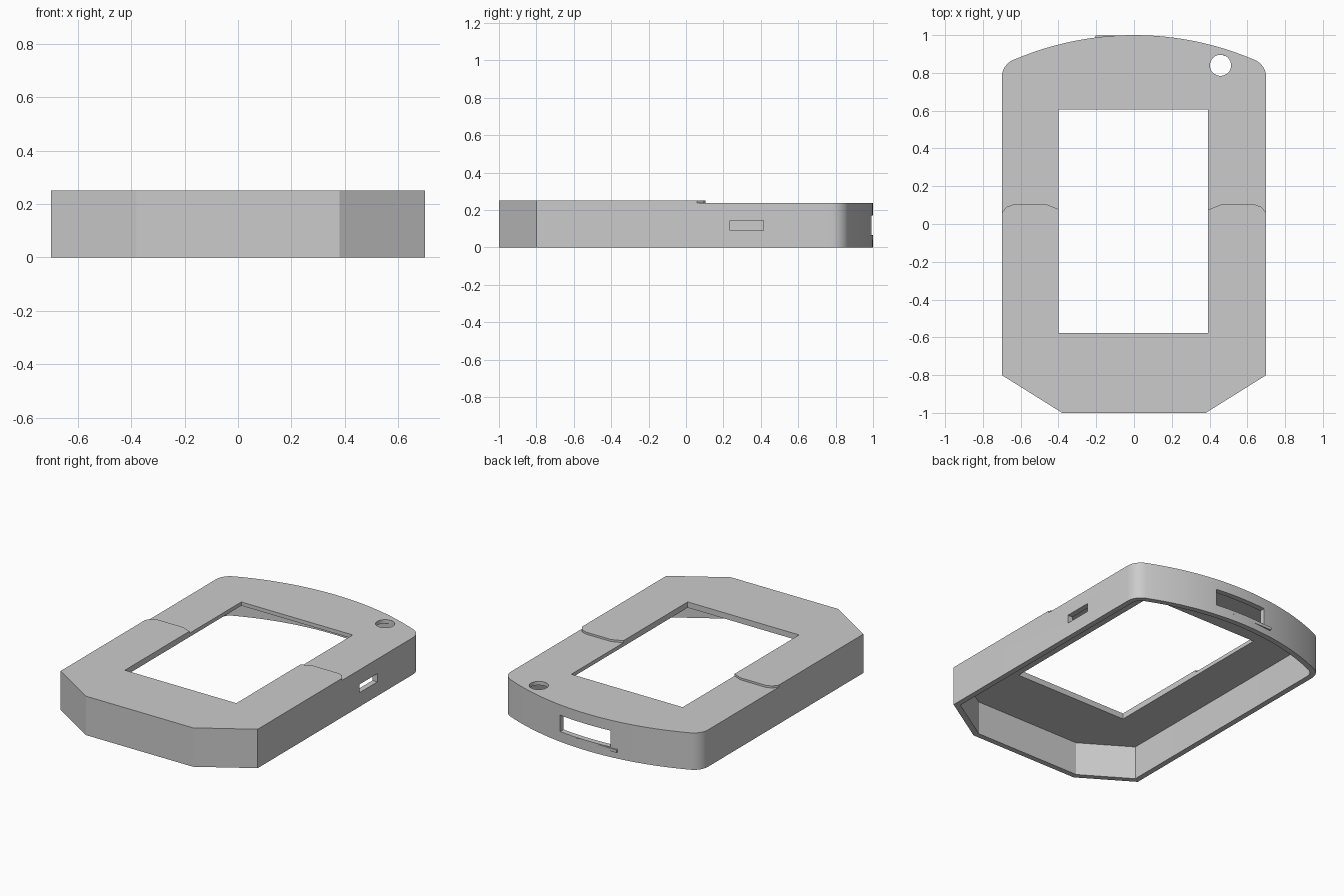
import bpy, bmesh, math

if "Cube" in bpy.data.objects:
    bpy.data.objects.remove(bpy.data.objects["Cube"])

grey = bpy.data.materials.new("light_grey")
grey.diffuse_color = (0.6, 0.6, 0.6, 1)
grey.use_nodes = True
grey.node_tree.nodes["Principled BSDF"].inputs["Base Color"].default_value = grey.diffuse_color


def outline(t):
    """Case outline, inset by t: chamfered front, bowed back, rounded back corners."""
    R, r = 1.62, 0.1
    cy = 1 - R
    fx, fy = 0.7 - r, cy + math.sqrt((R - r) ** 2 - (0.7 - r) ** 2)
    a_end = math.atan2(fy - cy, fx)
    half = [(0.38 - 0.287 * t, -1 + t), (0.7 - t, -0.8 + 0.554 * t)]
    for i in range(9):                       # rounded corner
        a = a_end * i / 8
        half.append((fx + (r - t) * math.cos(a), fy + (r - t) * math.sin(a)))
    for i in range(1, 13):                   # bowed back up to the centre line
        a = a_end + (math.pi / 2 - a_end) * i / 12
        half.append(((R - t) * math.cos(a), cy + (R - t) * math.sin(a)))
    return half + [(-x, y) for x, y in reversed(half[:-1])]


def prism(name, pts, z0, z1):
    bm = bmesh.new()
    face = bm.faces.new([bm.verts.new((x, y, z0)) for x, y in pts])
    ext = bmesh.ops.extrude_face_region(bm, geom=[face])
    for v in ext["geom"]:
        if isinstance(v, bmesh.types.BMVert):
            v.co.z = z1
    bmesh.ops.recalc_face_normals(bm, faces=bm.faces)
    me = bpy.data.meshes.new(name)
    bm.to_mesh(me)
    bm.free()
    ob = bpy.data.objects.new(name, me)
    bpy.context.collection.objects.link(ob)
    me.materials.append(grey)
    return ob


def box(name, x0, x1, y0, y1, z0, z1):
    return prism(name, [(x0, y0), (x1, y0), (x1, y1), (x0, y1)], z0, z1)


# Solid case body
case = prism("case_shell", outline(0), 0, 0.25)

# Lowered rear top, with a curved step on each side of the window
step = [(0.72, 0.03), (0.695, 0.065), (0.675, 0.09), (0.64, 0.103), (0.46, 0.103), (0.38, 0.07)]
rear = step + [(-x, y) for x, y in reversed(step)] + [(-0.8, 1.1), (0.8, 1.1)]

circle = [(0.458 + 0.056 * math.cos(i * math.tau / 32),
           0.84 + 0.056 * math.sin(i * math.tau / 32)) for i in range(32)]

cutters = [
    prism("rear_step_cutter", rear, 0.237, 0.4),
    prism("cavity_cutter", outline(0.035), -0.1, 0.213),
    box("window_cutter", -0.4, 0.392, -0.577, 0.605, -0.2, 0.5),
    prism("hole_cutter", circle, 0.1, 0.5),
    box("side_slot_cutter", 0.6, 0.8, 0.235, 0.415, 0.09, 0.143),
    box("back_port_cutter", -0.157, 0.203, 0.9, 1.1, 0.065, 0.17),
]
for c in cutters:
    mod = case.modifiers.new(c.name, "BOOLEAN")
    mod.operation, mod.solver, mod.object = "DIFFERENCE", "EXACT", c

# Bake the cuts and remove the cutters
bpy.context.view_layer.update()
dg = bpy.context.evaluated_depsgraph_get()
baked = bpy.data.meshes.new_from_object(case.evaluated_get(dg))
case.modifiers.clear()
case.data = baked
for c in cutters:
    bpy.data.objects.remove(c)

# Small ledge under the back port
box("port_ledge", -0.205, 0.085, 0.96, 0.999, 0.042, 0.06)

# Smooth the curved walls, keep edges crisp
bpy.ops.object.select_all(action="DESELECT")
case.select_set(True)
bpy.context.view_layer.objects.active = case
bpy.ops.object.shade_smooth_by_angle(angle=math.radians(25))
